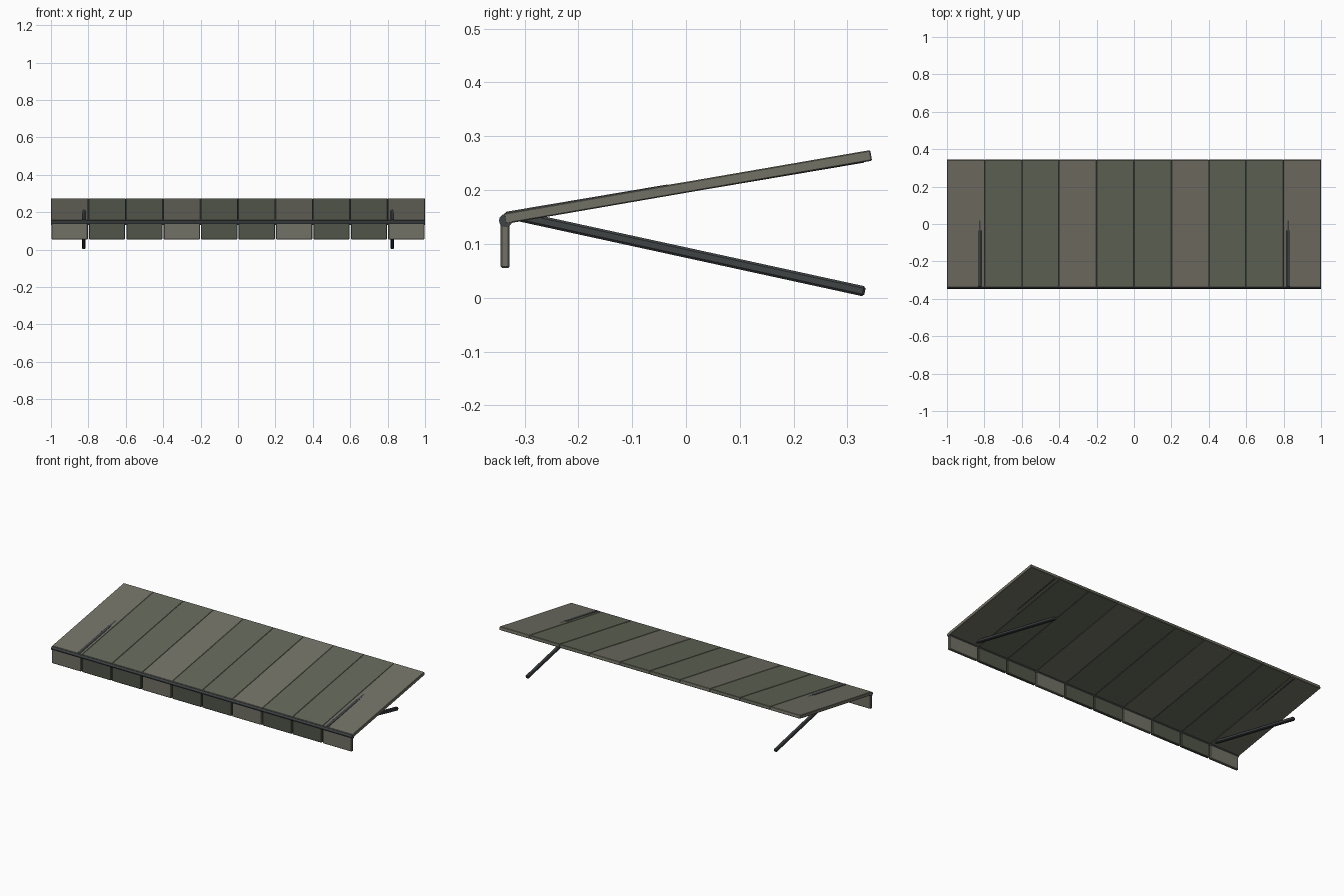
import bpy, math
from mathutils import Matrix, Vector

if "Cube" in bpy.data.objects:
    bpy.data.objects.remove(bpy.data.objects["Cube"])


def material(name, rgb):
    m = bpy.data.materials.new(name)
    m.diffuse_color = (*rgb, 1)
    m.use_nodes = True
    m.node_tree.nodes["Principled BSDF"].inputs["Base Color"].default_value = m.diffuse_color
    return m


LIGHT = material("light_canvas", (0.17, 0.165, 0.13))
DARK = material("dark_canvas", (0.125, 0.137, 0.10))
VALANCE = material("dark_valance", (0.08, 0.09, 0.065))
METAL = material("dark_metal", (0.05, 0.057, 0.06))


def finish(ob, name, mat, bevel):
    ob.name = name
    ob.data.materials.append(mat)
    if bevel:
        b = ob.modifiers.new("edges", 'BEVEL')
        b.width = bevel
        b.segments = 1
    return ob


def beam(name, x, start, end, width, thick, mat, bevel):
    """Box running from start to end, both given as (y, z)."""
    a, b = Vector((0, *start)), Vector((0, *end))
    d = b - a
    bpy.ops.mesh.primitive_cube_add(size=1)
    ob = bpy.context.object
    ob.data.transform(Matrix.Diagonal((width, d.length, thick, 1)))
    ob.location = (a + b) / 2 + Vector((x, 0, 0))
    ob.rotation_euler = (math.atan2(d.z, d.y), 0, 0)
    return finish(ob, name, mat, bevel)


# sloping roof panels with a hanging flap under each front edge
for i in range(10):
    x = -0.9 + 0.2 * i
    accent = i % 3 == 0
    beam(f"roof_panel_{i}", x, (-0.337, 0.147), (0.344, 0.2645), 0.1985, 0.02,
         LIGHT if accent else DARK, 0.002)
    beam(f"valance_flap_{i}", x, (-0.336, 0.148), (-0.336, 0.055), 0.194, 0.017,
         LIGHT if accent else VALANCE, 0.003)

# thin backing strips closing the panel seams
for i in range(9):
    beam(f"seam_strip_{i}", -0.8 + 0.2 * i, (-0.334, 0.147), (0.341, 0.264),
         0.006, 0.016, METAL, 0)

# round front rail
bpy.ops.mesh.primitive_cylinder_add(vertices=12, radius=0.0125, depth=1.998,
                                    location=(0, -0.335, 0.1435),
                                    rotation=(0, math.pi / 2, 0))
rail = finish(bpy.context.object, "front_rail", METAL, 0)
bpy.ops.object.shade_smooth_by_angle()

# support arms: lower brace, telescopic upper arm lying in the roof
for side, x in (("left", -0.825), ("right", 0.825)):
    beam(f"{side}_lower_brace", x, (-0.315, 0.1525), (0.3325, 0.0115), 0.02, 0.019,
         METAL, 0.004)
    beam(f"{side}_upper_arm_outer", x, (-0.335, 0.149), (-0.03, 0.2005), 0.022, 0.021,
         METAL, 0.003)
    beam(f"{side}_upper_arm_inner", x, (-0.30, 0.1545), (0.33, 0.261), 0.013, 0.020,
         METAL, 0.002)
